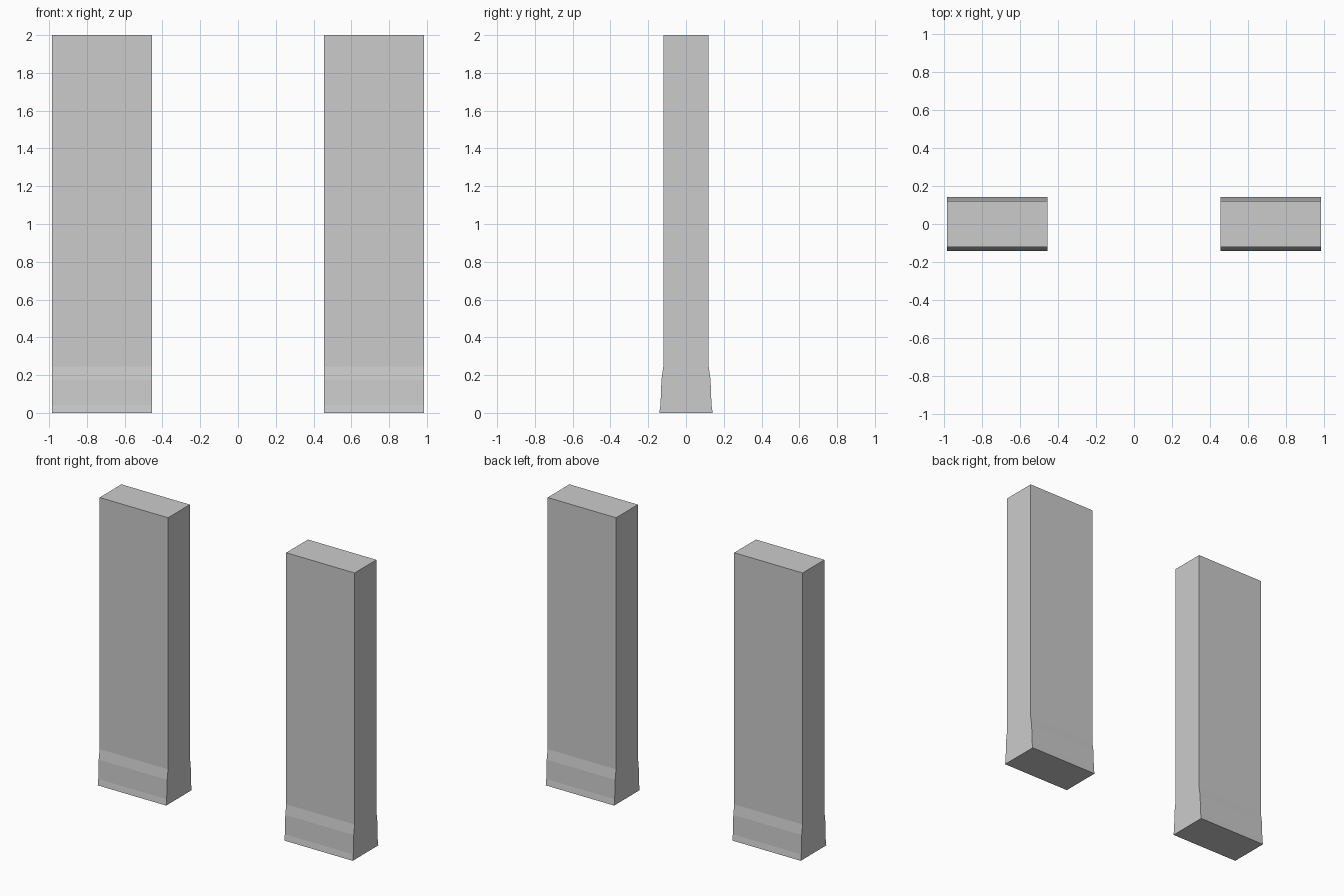
import bpy, bmesh

if "Cube" in bpy.data.objects:
    bpy.data.objects.remove(bpy.data.objects["Cube"])

# Half profile (y, z) of a jamb with its flared skirting foot
HALF = [(0.141, 0.0), (0.135, 0.042), (0.13, 0.175), (0.12, 0.245), (0.12, 2.0)]
PROFILE = HALF + [(-y, z) for y, z in reversed(HALF)]


def make_jamb(name, x0, x1):
    bm = bmesh.new()
    face = bm.faces.new([bm.verts.new((x0, y, z)) for y, z in PROFILE])
    ext = bmesh.ops.extrude_face_region(bm, geom=[face], use_keep_orig=True)
    moved = [g for g in ext["geom"] if isinstance(g, bmesh.types.BMVert)]
    bmesh.ops.translate(bm, verts=moved, vec=(x1 - x0, 0, 0))
    bmesh.ops.recalc_face_normals(bm, faces=bm.faces)
    mesh = bpy.data.meshes.new(name)
    bm.to_mesh(mesh)
    bm.free()
    bpy.context.collection.objects.link(bpy.data.objects.new(name, mesh))


# Left and right jambs of the opening
make_jamb("left_jamb", -0.984, -0.456)
make_jamb("right_jamb", 0.456, 0.984)
